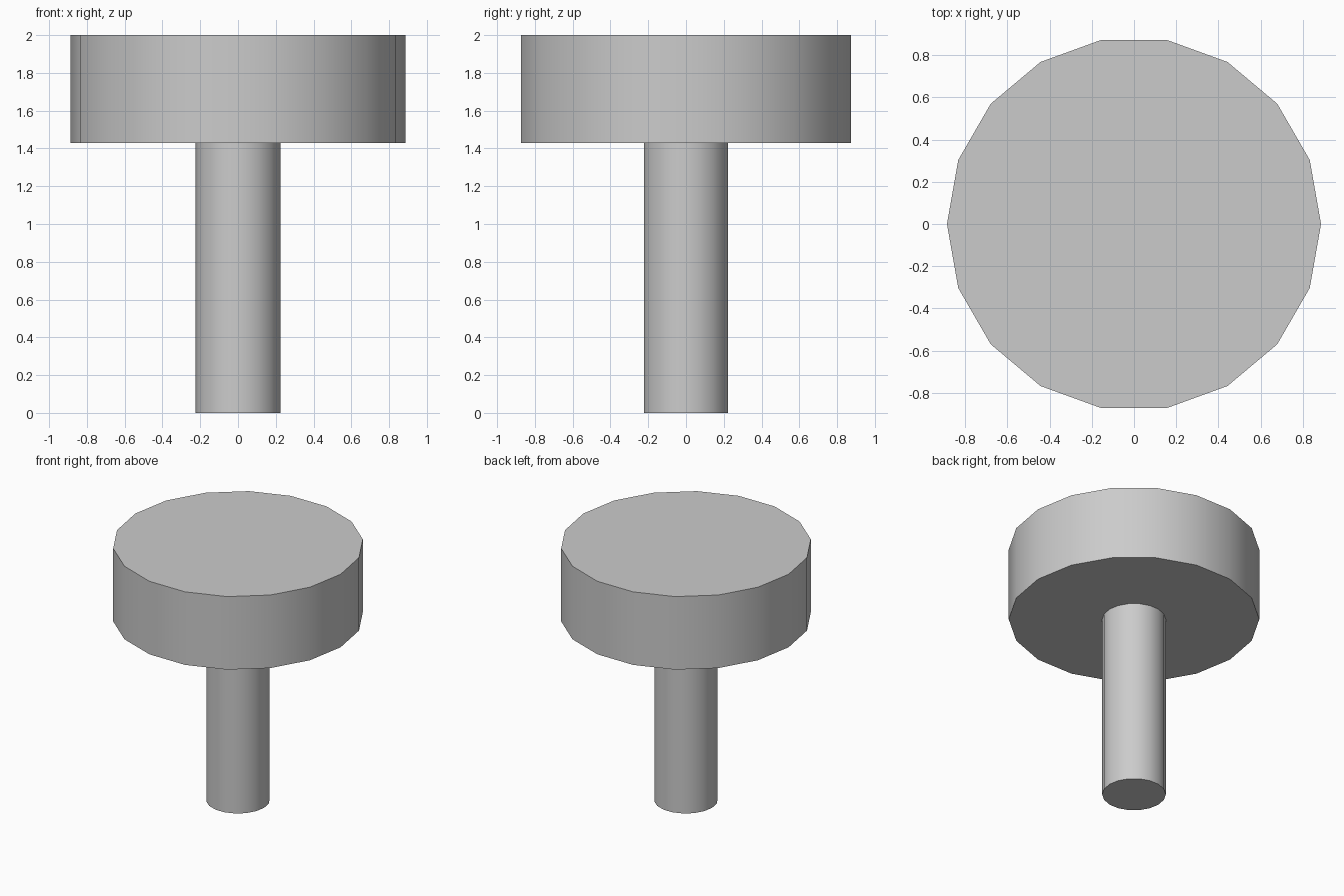
import bpy
import math

if "Cube" in bpy.data.objects:
    bpy.data.objects.remove(bpy.data.objects["Cube"])

SIDES = 18


def cylinder(name, radius, z0, z1):
    # Turned so that a corner points along +x
    bpy.ops.mesh.primitive_cylinder_add(
        vertices=SIDES, radius=radius, depth=z1 - z0,
        location=(0, 0, (z0 + z1) / 2), rotation=(0, 0, math.pi / 2))
    ob = bpy.context.object
    ob.name = name
    bpy.ops.object.transform_apply(location=False, rotation=True, scale=False)
    bpy.ops.object.shade_smooth_by_angle(angle=math.radians(30))
    return ob


# Slim stem, seated slightly into the head
cylinder("stem", 0.225, 0.0, 1.44)

# Wide head disc
cylinder("head", 0.886, 1.43, 2.0)
